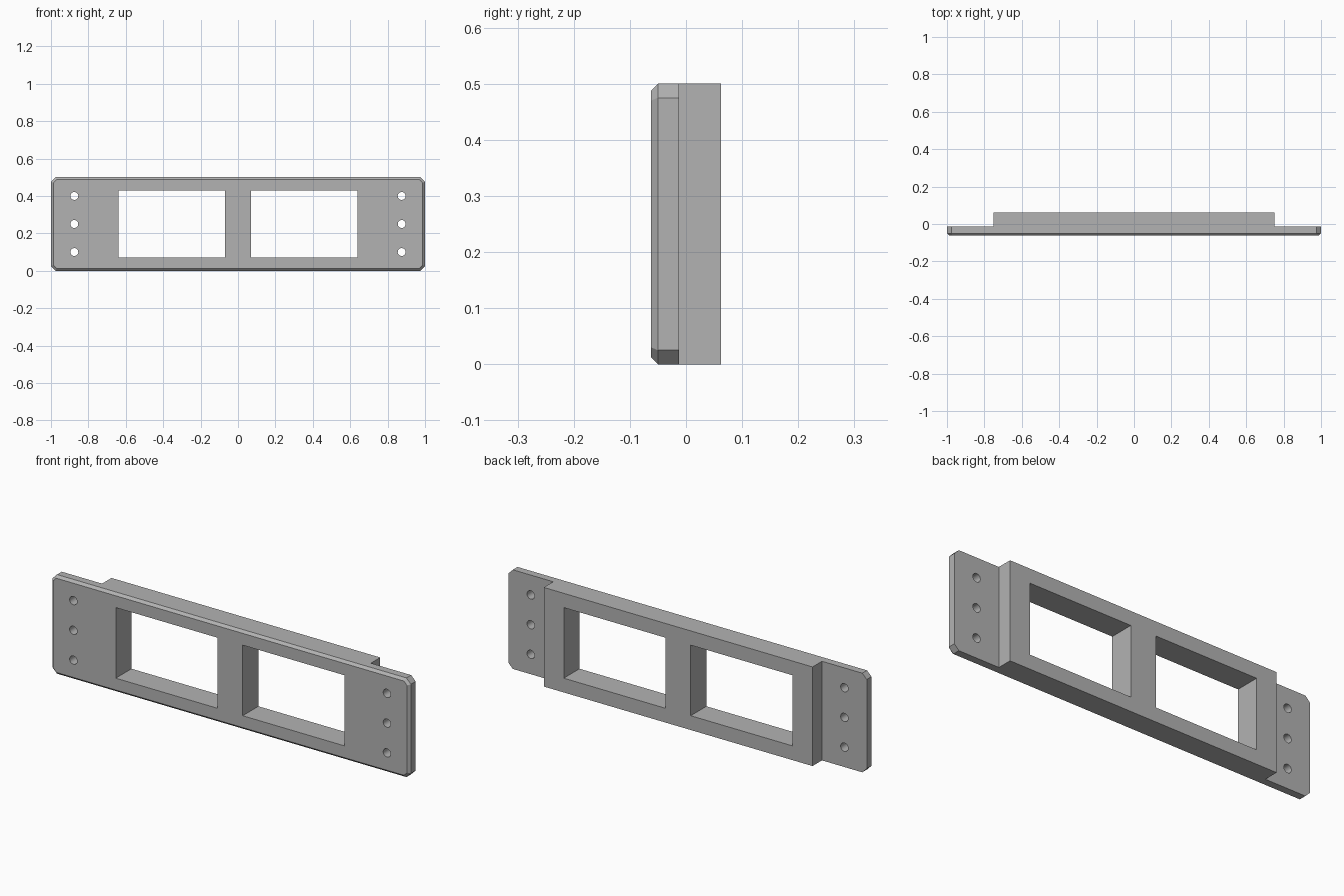
import bpy, bmesh
from math import pi, sqrt
from mathutils import Matrix, Vector

cube = bpy.data.objects.get("Cube")
if cube:
    bpy.data.objects.remove(cube, do_unlink=True)

HALF_W, HEIGHT = 1.0, 0.5
FRONT, STEP, BACK = -0.0625, -0.0125, 0.0625
CORNER, BEVEL = 0.025, 0.0125

grey = bpy.data.materials.new("grey plastic")
grey.use_nodes = True
grey.diffuse_color = (0.45, 0.45, 0.45, 1)
grey.node_tree.nodes["Principled BSDF"].inputs["Base Color"].default_value = grey.diffuse_color


def make_object(name, bm):
    bmesh.ops.recalc_face_normals(bm, faces=bm.faces)
    mesh = bpy.data.meshes.new(name)
    bm.to_mesh(mesh)
    bm.free()
    mesh.materials.append(grey)
    obj = bpy.data.objects.new(name, mesh)
    bpy.context.collection.objects.link(obj)
    return obj


def outline(bm, y, inset):
    """Ring of the corner-cut rectangle, offset inwards by inset."""
    w, h = HALF_W - inset, HEIGHT / 2 - inset
    c = CORNER - inset * (2 - sqrt(2))
    quarter = [(w, h - c), (w - c, h)]
    pts = quarter + [(-x, z) for x, z in reversed(quarter)]
    pts += [(-x, -z) for x, z in pts]
    return [bm.verts.new((x, y, z + HEIGHT / 2)) for x, z in pts]


def add_box(bm, lo, hi):
    lo, hi = Vector(lo), Vector(hi)
    mat = Matrix.Translation((lo + hi) / 2) @ Matrix.Diagonal((*(hi - lo), 1))
    bmesh.ops.create_cube(bm, size=1, matrix=mat)


# Solid body with cut corners and a chamfered front rim
bm = bmesh.new()
rings = [outline(bm, FRONT, BEVEL), outline(bm, FRONT + BEVEL, 0), outline(bm, BACK, 0)]
bm.faces.new(rings[0])
bm.faces.new(rings[-1])
for a, b in zip(rings, rings[1:]):
    for i in range(len(a)):
        j = (i + 1) % len(a)
        bm.faces.new((a[i], a[j], b[j], b[i]))
panel = make_object("mounting_panel", bm)

# Cutters: stepped ends, two windows and three screw holes per end
bm = bmesh.new()
for s in (-1, 1):
    x0, x1 = sorted((0.75 * s, 1.2 * s))
    add_box(bm, (x0, STEP, -0.1), (x1, 0.2, 0.6))
    x0, x1 = sorted((0.07 * s, 0.638 * s))
    add_box(bm, (x0, -0.2, 0.072), (x1, 0.2, 0.428))
ends_and_windows = make_object("ends_and_windows_cutter", bm)

bm = bmesh.new()
for x in (-0.875, 0.875):
    for z in (0.1, 0.25, 0.4):
        mat = Matrix.Translation((x, 0, z)) @ Matrix.Rotation(pi / 2, 4, "X")
        bmesh.ops.create_cone(bm, cap_ends=True, segments=32, radius1=0.021,
                              radius2=0.021, depth=0.4, matrix=mat)
holes = make_object("screw_hole_cutter", bm)

# Carve the panel, then discard the cutters
bpy.context.view_layer.objects.active = panel
for cutter in (ends_and_windows, holes):
    cutter.hide_render = True
    mod = panel.modifiers.new("carve", "BOOLEAN")
    mod.operation = "DIFFERENCE"
    mod.solver = "EXACT"
    mod.object = cutter
    bpy.ops.object.modifier_apply(modifier=mod.name)
    bpy.data.objects.remove(cutter, do_unlink=True)

bpy.ops.object.select_all(action="DESELECT")
panel.select_set(True)
bpy.ops.object.shade_smooth_by_angle(angle=pi / 6)
